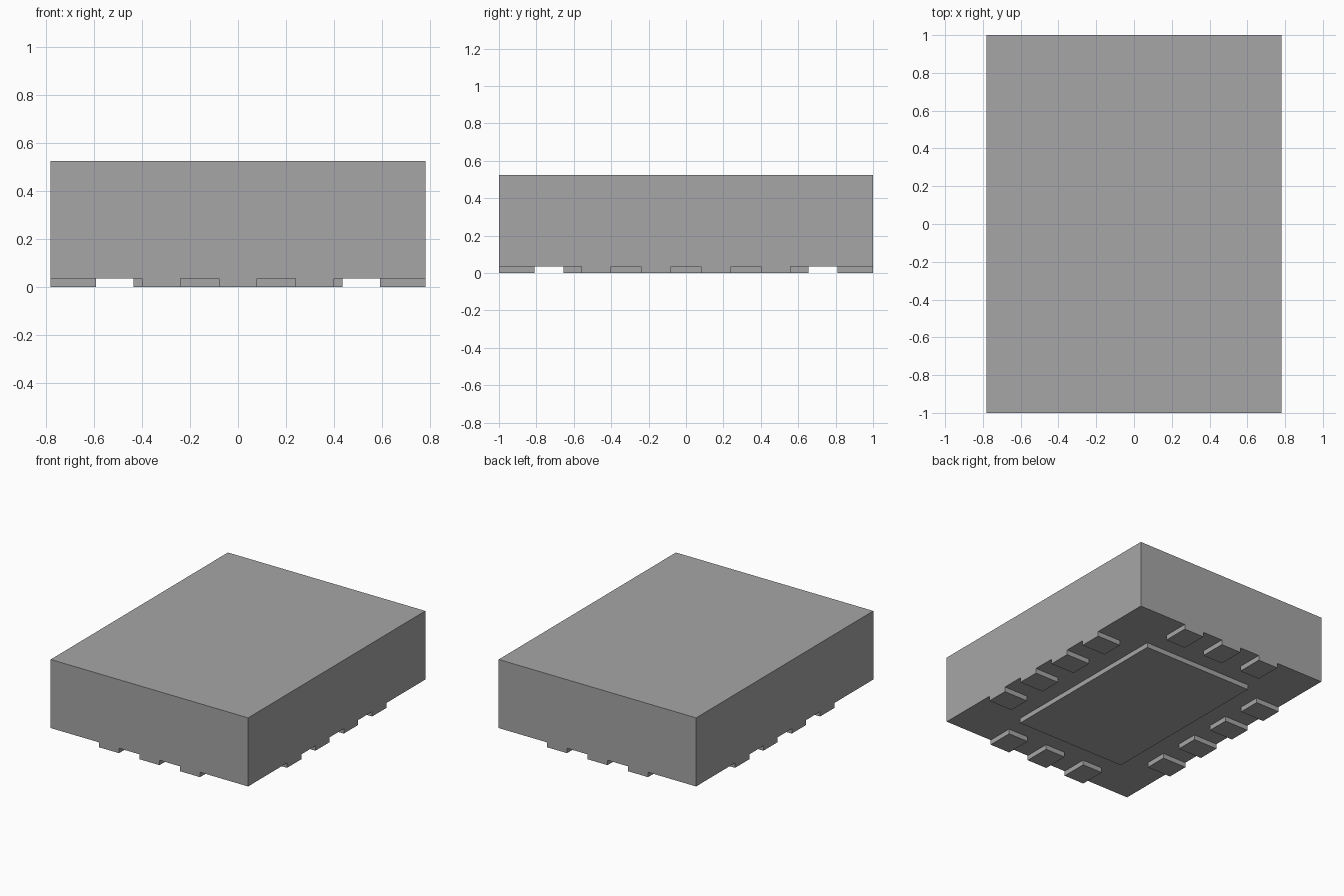
import bpy
import bmesh
from mathutils import Vector

cube = bpy.data.objects.get("Cube")
if cube:
    bpy.data.objects.remove(cube, do_unlink=True)

# Single neutral grey
grey = bpy.data.materials.new("neutral_grey")
grey.use_nodes = True
colour = (0.38, 0.38, 0.39, 1)
grey.diffuse_color = colour
grey.node_tree.nodes["Principled BSDF"].inputs["Base Color"].default_value = colour

HALF_X, HALF_Y, TOP = 0.78, 1.0, 0.525
PAD_H = 0.035
PAD_W, PAD_L, PITCH = 0.16, 0.19, 0.32


def box(name, centre, size):
    bm = bmesh.new()
    bmesh.ops.create_cube(bm, size=1)
    bmesh.ops.scale(bm, vec=Vector(size), verts=bm.verts)
    mesh = bpy.data.meshes.new(name)
    bm.to_mesh(mesh)
    bm.free()
    mesh.materials.append(grey)
    obj = bpy.data.objects.new(name, mesh)
    obj.location = centre
    bpy.context.collection.objects.link(obj)
    return obj


# Package body and central heat pad
box("package_body", (0, 0, (TOP + PAD_H) / 2), (2 * HALF_X, 2 * HALF_Y, TOP - PAD_H))
box("heat_pad", (0, 0, PAD_H / 2), (0.87, 1.31, PAD_H))

# Contact pads: four along each long side, three along each end
for sign, side, end in ((-1, "right", "front"), (1, "left", "back")):
    for i in range(4):
        box(f"{side}_contact_{i + 1}",
            (sign * (HALF_X - PAD_L / 2), (i - 1.5) * PITCH, PAD_H / 2),
            (PAD_L, PAD_W, PAD_H))
    for i in range(3):
        box(f"{end}_contact_{i + 1}",
            ((i - 1) * PITCH, sign * (HALF_Y - PAD_L / 2), PAD_H / 2),
            (PAD_W, PAD_L, PAD_H))
